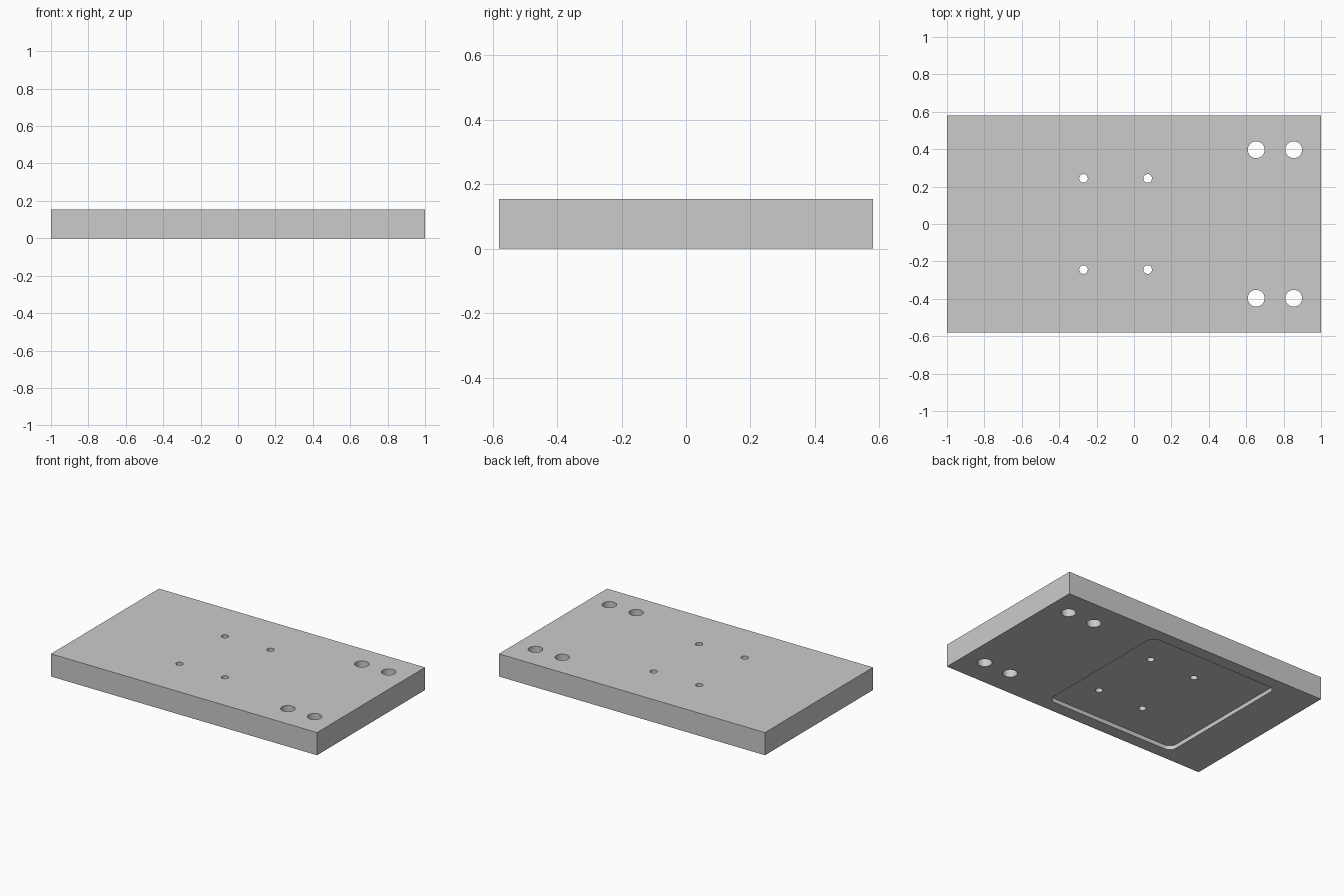
import bpy, bmesh, math

cube = bpy.data.objects.get("Cube")
if cube:
    bpy.data.objects.remove(cube, do_unlink=True)

LENGTH, WIDTH, HEIGHT = 2.0, 1.16, 0.154
POCKET_DEPTH = 0.028

grey = bpy.data.materials.new("plain grey")
grey.use_nodes = True
colour = (0.6, 0.6, 0.6, 1)
grey.diffuse_color = colour
grey.node_tree.nodes["Principled BSDF"].inputs["Base Color"].default_value = colour


def prism(name, outline, bottom, top):
    """Extrude a closed outline between two heights."""
    bm = bmesh.new()
    face = bm.faces.new([bm.verts.new((x, y, bottom)) for x, y in outline])
    up = bmesh.ops.extrude_face_region(bm, geom=[face])["geom"]
    bmesh.ops.translate(bm, vec=(0, 0, top - bottom),
                        verts=[v for v in up if isinstance(v, bmesh.types.BMVert)])
    bmesh.ops.recalc_face_normals(bm, faces=bm.faces)
    mesh = bpy.data.meshes.new(name)
    bm.to_mesh(mesh)
    bm.free()
    mesh.materials.append(grey)
    obj = bpy.data.objects.new(name, mesh)
    bpy.context.collection.objects.link(obj)
    return obj


def rounded_rect(cx, cy, w, d, r, steps=8):
    """Outline of a rectangle with rounded corners."""
    pts = []
    for i, (sx, sy) in enumerate([(1, 1), (-1, 1), (-1, -1), (1, -1)]):
        for s in range(steps + 1):
            a = math.pi / 2 * (i + s / steps)
            pts.append((cx + sx * (w / 2 - r) + r * math.cos(a),
                        cy + sy * (d / 2 - r) + r * math.sin(a)))
    return pts


def circle(cx, cy, r, n=32):
    return [(cx + r * math.cos(math.tau * i / n), cy + r * math.sin(math.tau * i / n))
            for i in range(n)]


def cut(target, cutter):
    """Subtract the cutter, then discard it."""
    cutter.hide_render = True
    mod = target.modifiers.new("cut", 'BOOLEAN')
    mod.operation, mod.solver, mod.object = 'DIFFERENCE', 'EXACT', cutter
    bpy.context.view_layer.objects.active = target
    bpy.ops.object.modifier_apply(modifier=mod.name)
    bpy.data.objects.remove(cutter, do_unlink=True)


# Solid plate
hx, hy = LENGTH / 2, WIDTH / 2
plate = prism("mounting_plate", [(-hx, -hy), (hx, -hy), (hx, hy), (-hx, hy)], 0, HEIGHT)

# Shallow rounded pocket on the underside
cut(plate, prism("pocket_cutter", rounded_rect(-0.22, 0, 0.975, 0.99, 0.05), -0.1, POCKET_DEPTH))

# Through holes: four small ones in the pocket, four large ones near the end
for xs, y, r in [((-0.27, 0.073), 0.244, 0.023), ((0.653, 0.854), 0.397, 0.045)]:
    for x in xs:
        for side in (-1, 1):
            cut(plate, prism("hole_cutter", circle(x, side * y, r), -0.1, HEIGHT + 0.1))

# Smooth hole walls, sharp rims
bpy.ops.object.select_all(action='DESELECT')
plate.select_set(True)
bpy.context.view_layer.objects.active = plate
bpy.ops.object.shade_smooth_by_angle(angle=math.radians(30))
